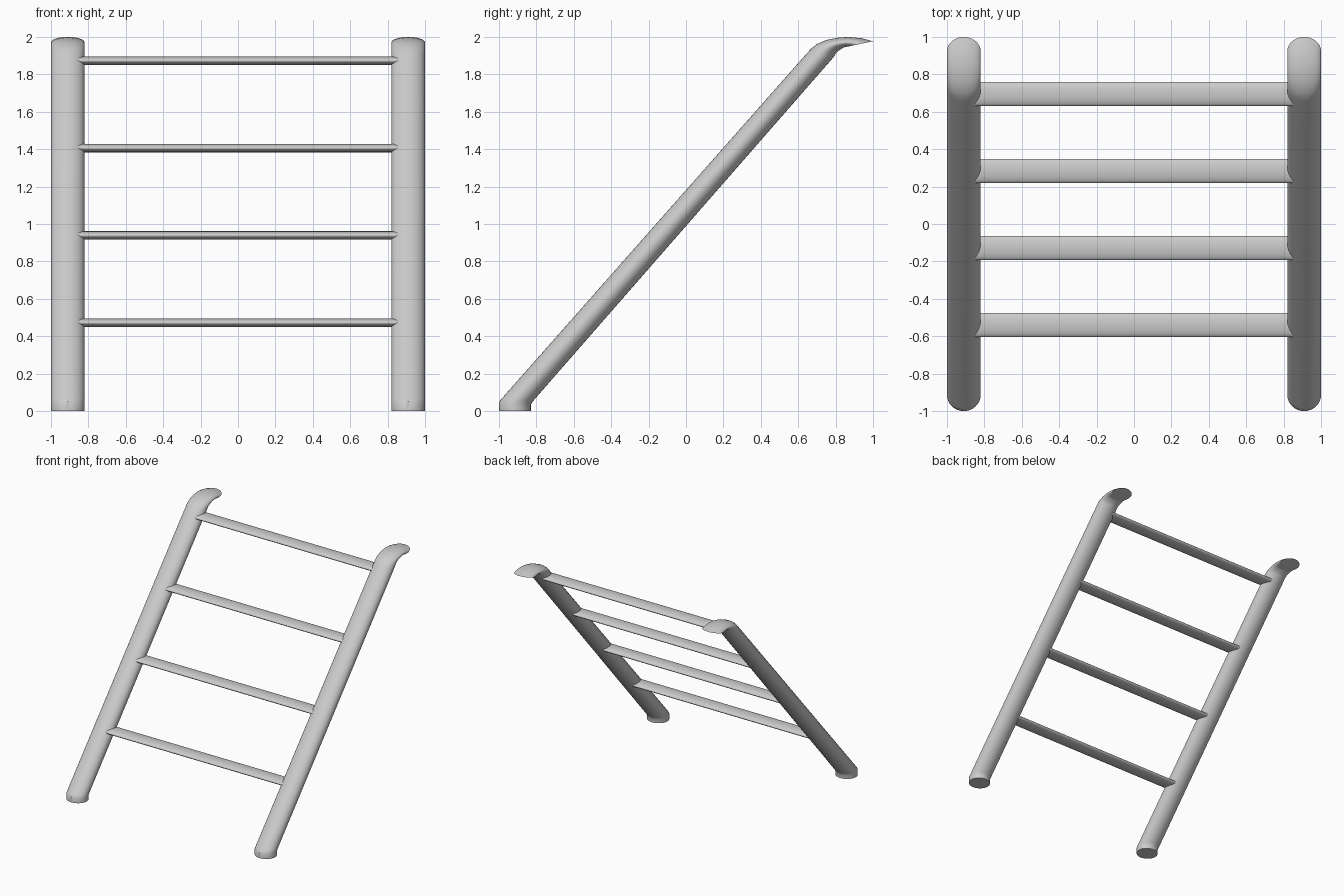
import bpy, bmesh, math

if "Cube" in bpy.data.objects:
    bpy.data.objects.remove(bpy.data.objects["Cube"])

SIDES = 32


def finish(name, bm, angle=40):
    bmesh.ops.recalc_face_normals(bm, faces=bm.faces)
    me = bpy.data.meshes.new(name)
    bm.to_mesh(me)
    bm.free()
    ob = bpy.data.objects.new(name, me)
    bpy.context.collection.objects.link(ob)
    bpy.ops.object.select_all(action='DESELECT')
    ob.select_set(True)
    bpy.context.view_layer.objects.active = ob
    bpy.ops.object.shade_smooth_by_angle(angle=math.radians(angle))
    return ob


def loft(bm, rings):
    """Skin a list of point rings and cap both ends."""
    loops = [[bm.verts.new(p) for p in ring] for ring in rings]
    for a, b in zip(loops, loops[1:]):
        for i in range(SIDES):
            j = (i + 1) % SIDES
            bm.faces.new((a[i], a[j], b[j], b[i]))
    bm.faces.new(loops[0][::-1])
    bm.faces.new(loops[-1])


def rail_ring(x, outer, inner):
    """Elliptical ring spanning two (y, z) points, 0.18 wide in x."""
    ring = []
    for i in range(SIDES):
        a = 2 * math.pi * i / SIDES
        t = (1 + math.cos(a)) / 2
        ring.append((x + 0.09 * math.sin(a),
                     inner[0] + (outer[0] - inner[0]) * t,
                     inner[1] + (outer[1] - inner[1]) * t))
    return ring


# Side rails: outer and inner profile edges in the y-z plane
profile = [((-1.0, 0.0), (-0.83, 0.0)),
           ((-1.0, 0.05), (-0.83, 0.035)),
           ((-0.985, 0.067), (-0.818, 0.053)),
           ((0.65, 1.917), (0.79, 1.893)),
           ((0.672, 1.94), (0.80, 1.91)),
           ((0.70, 1.962), (0.81, 1.922)),
           ((0.75, 1.984), (0.823, 1.931)),
           ((0.81, 1.996), (0.832, 1.937)),
           ((0.87, 2.0), (0.84, 1.942)),
           ((0.94, 1.993), (0.844, 1.944)),
           ((1.0, 1.977), (0.848, 1.945))]
for side, x in (("left", -0.91), ("right", 0.91)):
    bm = bmesh.new()
    loft(bm, [rail_ring(x, o, i) for o, i in profile])
    finish(side + "_rail", bm)

# Rungs: flattened round bars running between the rails
for n in range(4):
    y, z = -0.54 + 0.4117 * n, 0.472 + 0.467 * n
    bm = bmesh.new()
    loft(bm, [[(x, y + 0.065 * math.cos(2 * math.pi * i / SIDES),
                z + 0.0225 * math.sin(2 * math.pi * i / SIDES))
               for i in range(SIDES)] for x in (-0.9, 0.9)])
    finish(f"rung_{n + 1}", bm)
